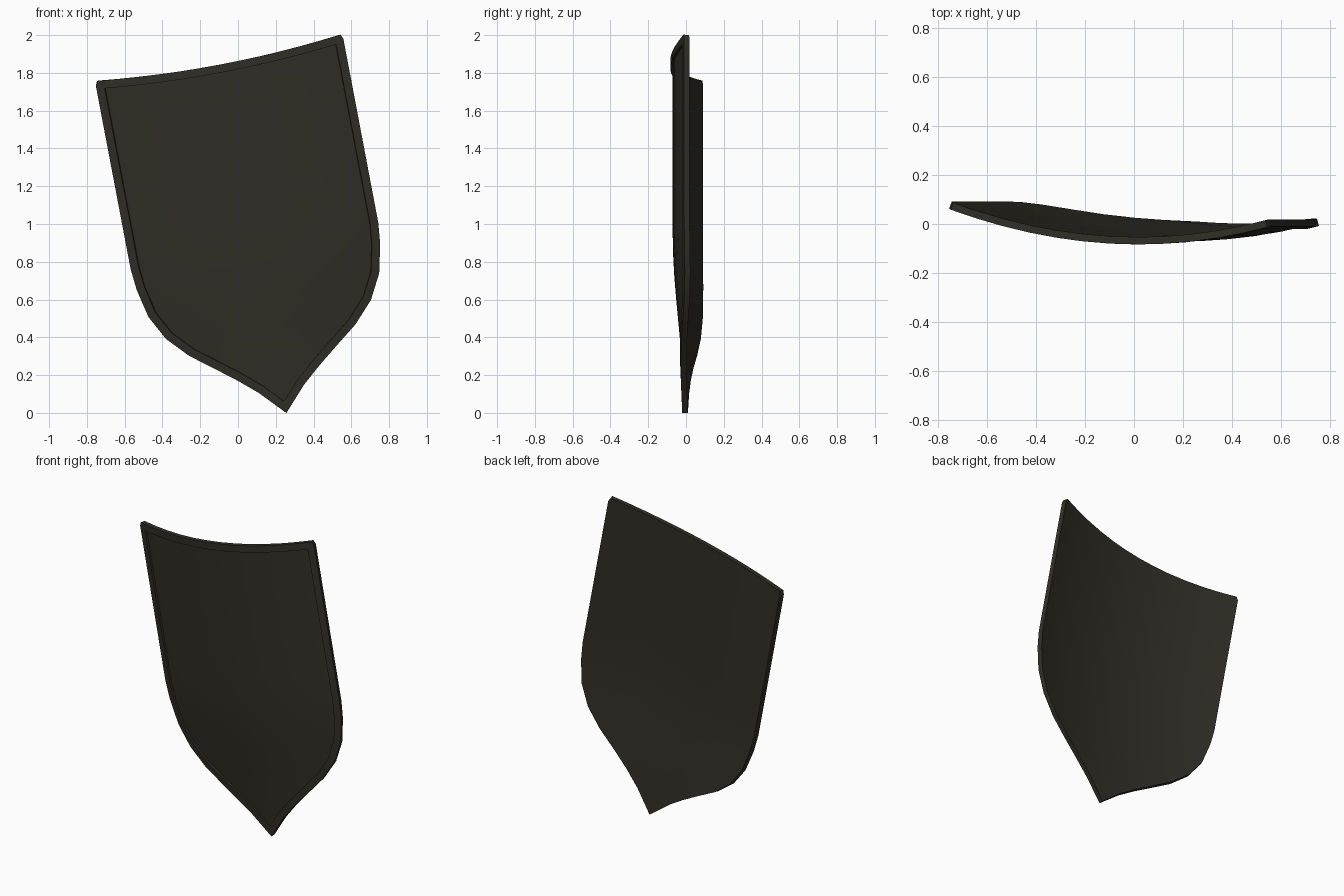
import bpy, bmesh, math
from mathutils import Vector

if "Cube" in bpy.data.objects:
    bpy.data.objects.remove(bpy.data.objects["Cube"])

ROWS = 12
TILT = math.radians(10.75)      # lean of the shield in the front view
THICK, RECESS, RIM = 0.03, 0.012, 0.043

# right half of the lower outline: tip up to where the straight side begins
HALF = [(0, 0), (.12, .128), (.219, .214), (.33, .301), (.448, .392),
        (.552, .503), (.622, .635), (.656, .787), (.667, .9)]


def inset(profile, d):
    """Offset the half outline inwards with mitred corners."""
    pts = [Vector((-profile[1][0], profile[1][1]))] + [Vector(p) for p in profile]
    pts.append(pts[-1] + Vector((0, .5)))
    out = []
    for a, b, c in zip(pts, pts[1:], pts[2:]):
        t1, t2 = (b - a).normalized(), (c - b).normalized()
        n1, n2 = Vector((-t1.y, t1.x)), Vector((-t2.y, t2.x))
        q = b + (n1 + n2) * d / (1 + n1.dot(n2))
        out.append((q.x, q.y))
    out[0] = (0, out[0][1])
    return out


def place(u, v, depth):
    """Curved, turned and tilted shield surface; depth runs towards the back."""
    k = u / .66
    slope = (.208 * k - .036) / .66
    n = math.hypot(slope, 1)
    t = min(max(v / .95, 0), 1)
    y = -.08 + .104 * k * k - .036 * k + .06 * (1 - t * t * (3 - 2 * t))
    u, y = u - slope / n * depth, y + depth / n
    c, s = math.cos(TILT), math.sin(TILT)
    return (.255 + u * c - v * s, y, u * s + v * c)


def columns(profile, drop, corner):
    """Grid of (u, v) columns between the lower outline and the dished top."""
    full = [(-u, v) for u, v in reversed(profile[1:])] + list(profile)
    cols = []
    for i, (u, low) in enumerate(full):
        top = 1.877 + .037 * (u / .66) ** 2 - drop
        if i in (0, len(full) - 1):
            top -= corner
        cols.append([(u, low + (top - low) * j / ROWS) for j in range(ROWS + 1)])
    return cols


def border(g):
    """Closed loop around a grid of columns."""
    return ([c[0] for c in g] + g[-1][1:] +
            [c[-1] for c in reversed(g[:-1])] + g[0][-2:0:-1])


bm = bmesh.new()


def make(grid, depth):
    return [[bm.verts.new(place(u, v, depth)) for u, v in c] for c in grid]


def fill(g):
    for a, b in zip(g, g[1:]):
        for j in range(ROWS):
            bm.faces.new((a[j], b[j], b[j + 1], a[j + 1]))


def bridge(a, b):
    for i in range(len(a)):
        k = (i + 1) % len(a)
        bm.faces.new((a[i], a[k], b[k], b[i]))


outer = columns(HALF, 0, .025)
inner = columns(inset(HALF, RIM), RIM, 0)

# back sheet and recessed front panel
back = make(outer, THICK)
fill(back)
panel = make(inner, RECESS)
fill(panel)

# raised rim: outer edge, front band, step down to the panel
rim_out = [bm.verts.new(place(u, v, 0)) for u, v in border(outer)]
rim_in = [bm.verts.new(place(u, v, 0)) for u, v in border(inner)]
bridge(border(back), rim_out)
bridge(rim_out, rim_in)
bridge(rim_in, border(panel))

bmesh.ops.recalc_face_normals(bm, faces=bm.faces)
mesh = bpy.data.meshes.new("shield")
bm.to_mesh(mesh)
bm.free()

mat = bpy.data.materials.new("dark olive metal")
mat.diffuse_color = (.029, .027, .019, 1)
mat.use_nodes = True
mat.node_tree.nodes["Principled BSDF"].inputs["Base Color"].default_value = mat.diffuse_color
mesh.materials.append(mat)
shield = bpy.data.objects.new("shield", mesh)
bpy.context.collection.objects.link(shield)

bpy.context.view_layer.objects.active = shield
shield.select_set(True)
bpy.ops.object.shade_smooth_by_angle(angle=math.radians(30))
